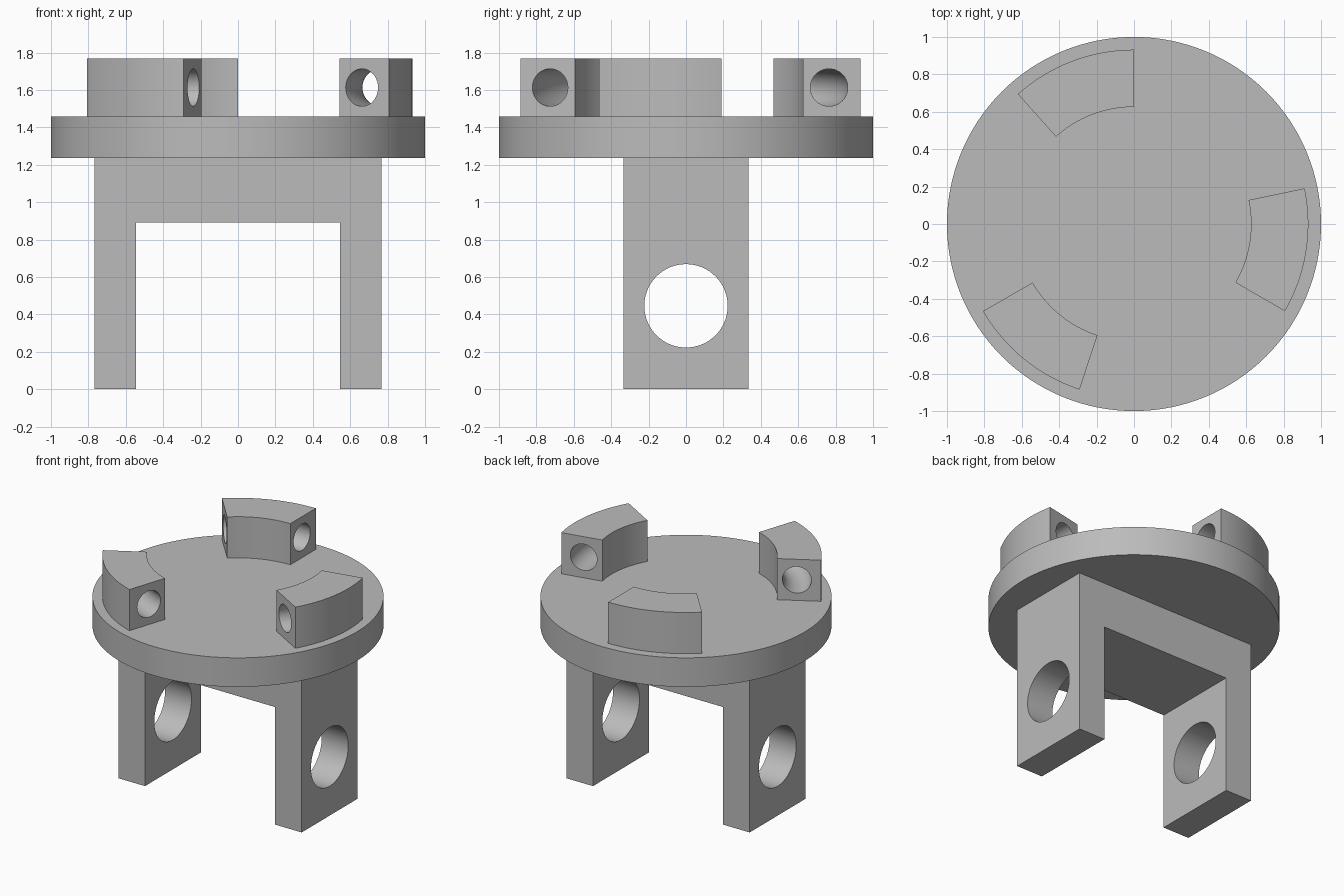
import bpy, bmesh
from math import radians, sin, cos, tau
from mathutils import Matrix, Vector

cube = bpy.data.objects.get("Cube")
if cube:
    bpy.data.objects.remove(cube, do_unlink=True)

grey = bpy.data.materials.new("plain grey")
grey.use_nodes = True
colour = (0.5, 0.5, 0.5, 1)
grey.diffuse_color = colour
grey.node_tree.nodes["Principled BSDF"].inputs["Base Color"].default_value = colour

DISC_BOTTOM, DISC_TOP, LUG_TOP = 1.237, 1.457, 1.769


def make_object(name, bm):
    bmesh.ops.recalc_face_normals(bm, faces=bm.faces)
    mesh = bpy.data.meshes.new(name)
    bm.to_mesh(mesh)
    bm.free()
    mesh.materials.append(grey)
    obj = bpy.data.objects.new(name, mesh)
    bpy.context.collection.objects.link(obj)
    return obj


def activate(obj):
    bpy.ops.object.select_all(action='DESELECT')
    obj.select_set(True)
    bpy.context.view_layer.objects.active = obj


def cut(obj, cutter):
    mod = obj.modifiers.new("hole", 'BOOLEAN')
    mod.operation = 'DIFFERENCE'
    mod.solver = 'EXACT'
    mod.object = cutter
    activate(obj)
    bpy.ops.object.modifier_apply(modifier=mod.name)
    bpy.data.objects.remove(cutter, do_unlink=True)


def smooth(obj):
    activate(obj)
    bpy.ops.object.shade_smooth_by_angle(angle=radians(30))


def cylinder(name, radius, depth, matrix, sides):
    bm = bmesh.new()
    bmesh.ops.create_cone(bm, cap_ends=True, segments=sides, radius1=radius,
                          radius2=radius, depth=depth, matrix=matrix)
    return make_object(name, bm)


def arc_sweep(name, section, start, end, steps):
    """Sweep a closed (radius, height) section around z, with capped ends."""
    bm = bmesh.new()
    rings = []
    for i in range(steps + 1):
        a = radians(start + (end - start) * i / steps)
        rings.append([bm.verts.new((r * cos(a), r * sin(a), z)) for r, z in section])
    count = len(section)
    for low, high in zip(rings, rings[1:]):
        for j in range(count):
            k = (j + 1) % count
            bm.faces.new((low[j], low[k], high[k], high[j]))
    bm.faces.new(rings[0])
    bm.faces.new(rings[-1])
    return make_object(name, bm)


# Round plate
plate = cylinder("round_plate", 1, DISC_TOP - DISC_BOTTOM,
                 Matrix.Translation((0, 0, (DISC_TOP + DISC_BOTTOM) / 2)), 128)
smooth(plate)

# Fork: an arch profile extruded front to back, bored through both legs
outer, inner, half_depth, arch = 0.768, 0.546, 0.334, 0.891
profile = [(-outer, 0), (-inner, 0), (-inner, arch), (inner, arch),
           (inner, 0), (outer, 0), (outer, DISC_BOTTOM), (-outer, DISC_BOTTOM)]
bm = bmesh.new()
face = bm.faces.new([bm.verts.new((x, -half_depth, z)) for x, z in profile])
extruded = bmesh.ops.extrude_face_region(bm, geom=[face])["geom"]
bmesh.ops.translate(bm, vec=Vector((0, 2 * half_depth, 0)),
                    verts=[g for g in extruded if isinstance(g, bmesh.types.BMVert)])
fork = make_object("fork", bm)
cut(fork, cylinder("fork_bore", 0.223, 2,
                   Matrix.Translation((0, 0, 0.446)) @ Matrix.Rotation(tau / 4, 4, 'Y'), 64))
smooth(fork)

# Three curved lugs, each with a round channel following its arc
block = [(0.626, DISC_TOP), (0.932, DISC_TOP), (0.932, LUG_TOP), (0.626, LUG_TOP)]
channel = [(0.765 + 0.1 * cos(tau * i / 40), 1.613 + 0.1 * sin(tau * i / 40))
           for i in range(40)]
span, extra = 41.8, 4
for name, start in (("back_lug", 90), ("front_right_lug", 210), ("left_lug", 330)):
    lug = arc_sweep(name, block, start, start + span, 16)
    cut(lug, arc_sweep("channel_cutter", channel, start - extra, start + span + extra, 20))
    smooth(lug)
